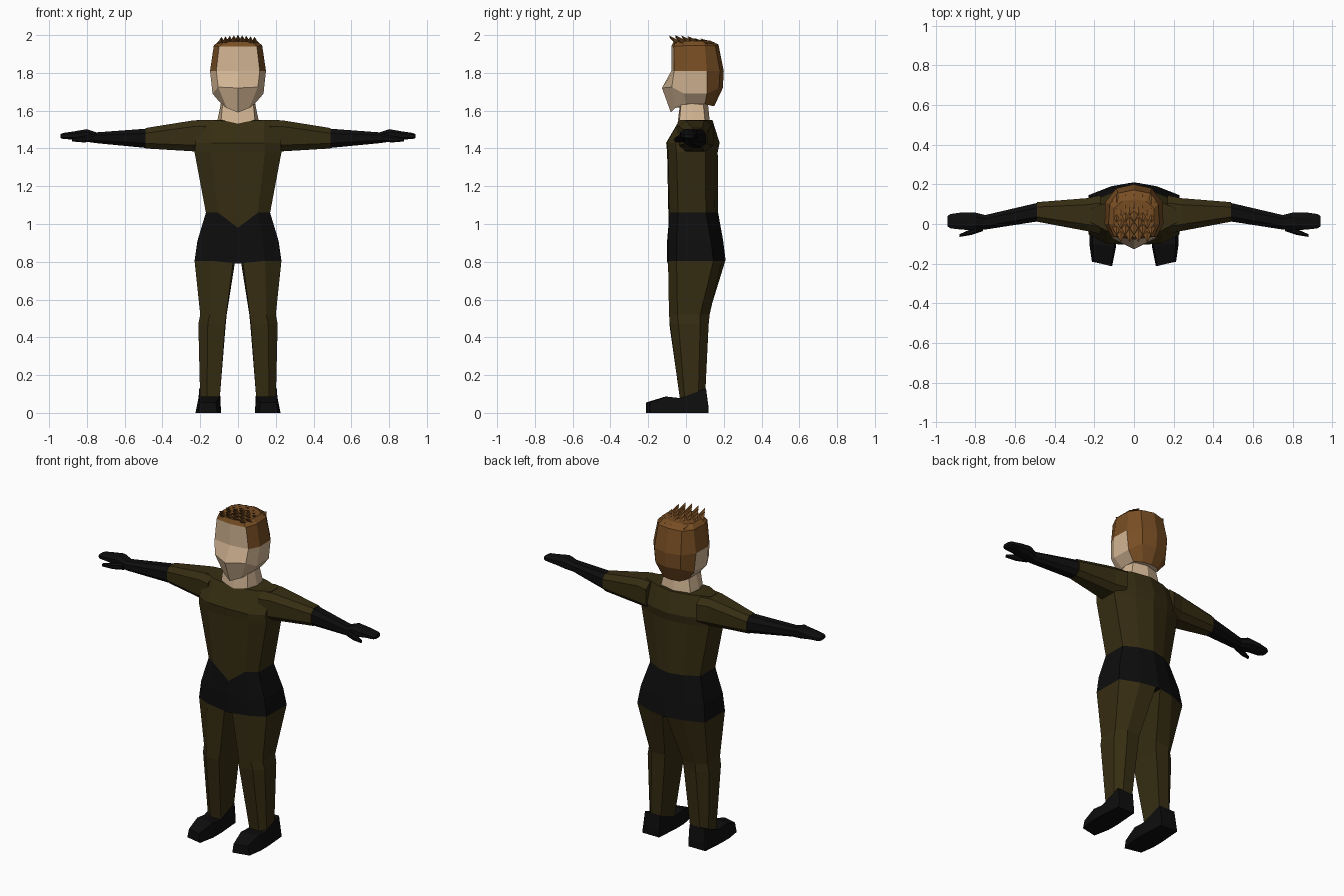
import bpy, bmesh


def material(name, rgb):
    m = bpy.data.materials.new(name)
    m.diffuse_color = (*rgb, 1)
    return m


OLIVE = material("olive cloth", (0.037, 0.026, 0.006))
BLACK = material("black leather", (0.004, 0.004, 0.004))
SKIN = material("skin", (0.66, 0.47, 0.30))
HAIR = material("brown hair", (0.185, 0.075, 0.017))


def loft(name, rings, mats, pick=None, side=1):
    """Bridge rings of 3D points; pick(center, segment) gives a material slot."""
    bm = bmesh.new()
    vs = [[bm.verts.new((x * side, y, z)) for x, y, z in r] for r in rings]
    n = len(vs[0])
    for s in range(len(vs) - 1):
        for i in range(n):
            j = (i + 1) % n
            f = bm.faces.new((vs[s][i], vs[s][j], vs[s + 1][j], vs[s + 1][i]))
            if pick:
                f.material_index = pick(f.calc_center_median(), s)
    for k, s in ((0, 0), (-1, len(vs) - 2)):
        f = bm.faces.new(vs[k])
        if pick:
            f.material_index = pick(f.calc_center_median(), s)
    bmesh.ops.recalc_face_normals(bm, faces=bm.faces)
    me = bpy.data.meshes.new(name)
    bm.to_mesh(me)
    bm.free()
    for m in mats:
        me.materials.append(m)
    ob = bpy.data.objects.new(name, me)
    bpy.context.collection.objects.link(ob)
    return ob


def mirrored(half):
    """Half ring from front centre to back centre -> full ring."""
    return half + [(-x, y, z) for x, y, z in half[-2:0:-1]]


def trunk(z, hw, yf, yb, zfront=None, wf=0.62):
    """Cross-section with flat front and shallow V back."""
    return mirrored([(0, yf, zfront or z), (hw * wf, yf + 0.005, z),
                     (hw, yf + 0.05, z), (hw, yb - 0.065, z),
                     (hw * 0.5, yb - 0.02, z), (0, yb, z)])


def section(x, y0, y1, z0, z1, c=0.25):
    """Chamfered box section across the arm."""
    a, b = (y1 - y0) * c, (z1 - z0) * c
    return [(x, y0, z0 + b), (x, y0, z1 - b), (x, y0 + a, z1), (x, y1 - a, z1),
            (x, y1, z1 - b), (x, y1, z0 + b), (x, y1 - a, z0), (x, y0 + a, z0)]


# Torso, with pointed waist at the front
waist = trunk(1.06, 0.17, -0.092, 0.17, 0.98)
loft("torso", [waist,
               trunk(1.38, 0.23, -0.10, 0.168),
               trunk(1.43, 0.225, -0.105, 0.178),
               trunk(1.55, 0.22, -0.04, 0.14, 1.54)], [OLIVE])

# Hip shorts
loft("shorts", [trunk(0.805, 0.23, -0.10, 0.21, 0.79),
                trunk(0.91, 0.215, -0.10, 0.197), waist], [BLACK])

# Neck
loft("neck", [mirrored([(0, -0.045, 1.53), (0.09, -0.035, 1.545), (0.11, 0.03, 1.545),
                        (0.10, 0.10, 1.55), (0, 0.125, 1.55)]),
              mirrored([(0, -0.03, 1.65), (0.08, -0.025, 1.65), (0.088, 0.03, 1.65),
                        (0.08, 0.09, 1.65), (0, 0.115, 1.65)])], [SKIN])

# Head: hair covers the crown, temples and back
head = [
    [(0, -0.08, 1.59), (0.06, -0.055, 1.615), (0.088, 0, 1.635),
     (0.088, 0.10, 1.635), (0.055, 0.14, 1.625), (0, 0.15, 1.625)],
    [(0, -0.127, 1.72), (0.105, -0.075, 1.725), (0.135, -0.01, 1.69),
     (0.132, 0.11, 1.69), (0.085, 0.175, 1.72), (0, 0.195, 1.72)],
    [(0, -0.078, 1.81), (0.115, -0.063, 1.81), (0.148, 0.0, 1.81),
     (0.145, 0.11, 1.81), (0.09, 0.18, 1.81), (0, 0.20, 1.81)],
    [(0, -0.078, 1.94), (0.10, -0.065, 1.94), (0.128, 0.0, 1.945),
     (0.122, 0.10, 1.945), (0.08, 0.155, 1.945), (0, 0.172, 1.95)],
    [(0, -0.065, 1.965), (0.07, -0.055, 1.965), (0.10, 0.0, 1.97),
     (0.10, 0.08, 1.97), (0.06, 0.115, 1.97), (0, 0.125, 1.972)],
]


def head_color(c, seg):
    if seg < 2:
        return 1 if c.y > 0.115 and c.z > 1.63 else 0
    return 0 if seg == 2 and c.y < -0.06 else 1


loft("head", [mirrored(r) for r in head], [SKIN, HAIR], head_color)

# Hair tufts: forward-leaning spikes in staggered rows
for row in range(6):
    y = -0.045 + row * 0.033
    count = 4 + row % 2
    for i in range(count):
        x = (i - (count - 1) / 2) * 0.044
        top = 2.0 - 0.12 * abs(x) - (max(0, row - 2) * 0.006)
        base = 1.962 - 0.1 * abs(x)
        loft("hair_tuft", [
            [(x - 0.023, y, base), (x, y - 0.014, base),
             (x + 0.023, y, base), (x, y + 0.032, base)],
            [(x - 0.001, y - 0.045, top), (x, y - 0.046, top),
             (x + 0.001, y - 0.045, top), (x, y - 0.044, top)]], [HAIR])

for side, label in ((1, "left"), (-1, "right")):
    # Sleeve and glove
    loft(label + "_sleeve", [section(0.17, -0.05, 0.145, 1.385, 1.548, 0.2),
                             section(0.24, -0.035, 0.13, 1.385, 1.548, 0.2),
                             section(0.49, 0.012, 0.11, 1.40, 1.508)],
         [OLIVE], side=side)
    loft(label + "_glove", [section(0.48, 0.014, 0.108, 1.402, 1.505),
                            section(0.75, -0.028, 0.045, 1.428, 1.485),
                            section(0.80, -0.032, 0.058, 1.435, 1.502),
                            section(0.87, -0.028, 0.058, 1.447, 1.49),
                            section(0.925, -0.022, 0.05, 1.45, 1.482),
                            section(0.94, -0.012, 0.04, 1.455, 1.475)],
         [BLACK], side=side)
    loft(label + "_thumb", [section(0.76, -0.035, 0.0, 1.435, 1.475),
                            section(0.82, -0.055, -0.025, 1.432, 1.465),
                            section(0.88, -0.065, -0.052, 1.437, 1.455)],
         [BLACK], side=side)

    # Trouser leg
    leg = [(0.805, [(0.025, -0.095), (0.143, -0.095), (0.23, -0.05),
                    (0.23, 0.145), (0.115, 0.19), (0.015, 0.208)]),
           (0.52, [(0.062, -0.085), (0.15, -0.09), (0.20, -0.045),
                   (0.20, 0.075), (0.15, 0.125), (0.06, 0.12)]),
           (0.47, [(0.068, -0.088), (0.16, -0.085), (0.21, -0.04),
                   (0.208, 0.075), (0.15, 0.12), (0.065, 0.115)]),
           (0.06, [(0.098, -0.025), (0.165, -0.03), (0.20, -0.005),
                   (0.20, 0.065), (0.17, 0.10), (0.105, 0.10)])]
    loft(label + "_leg", [[(x, y, z) for x, y in pts] for z, pts in leg],
         [OLIVE], side=side)

    # Boot: bottom inner/outer x, top inner/outer x, inner/outer y, height
    boot = [(0.10, 0.215, 0.10, 0.205, 0.118, 0.118, 0.04),
            (0.10, 0.215, 0.098, 0.205, 0.106, 0.106, 0.13),
            (0.09, 0.225, 0.093, 0.208, -0.03, -0.03, 0.078),
            (0.09, 0.225, 0.098, 0.208, -0.11, -0.10, 0.086),
            (0.11, 0.212, 0.118, 0.20, -0.212, -0.19, 0.055)]
    loft(label + "_boot", [[(a, yi, 0), (b, yo, 0), (d, yo, h), (c, yi, h)]
                           for a, b, c, d, yi, yo, h in boot], [BLACK], side=side)
